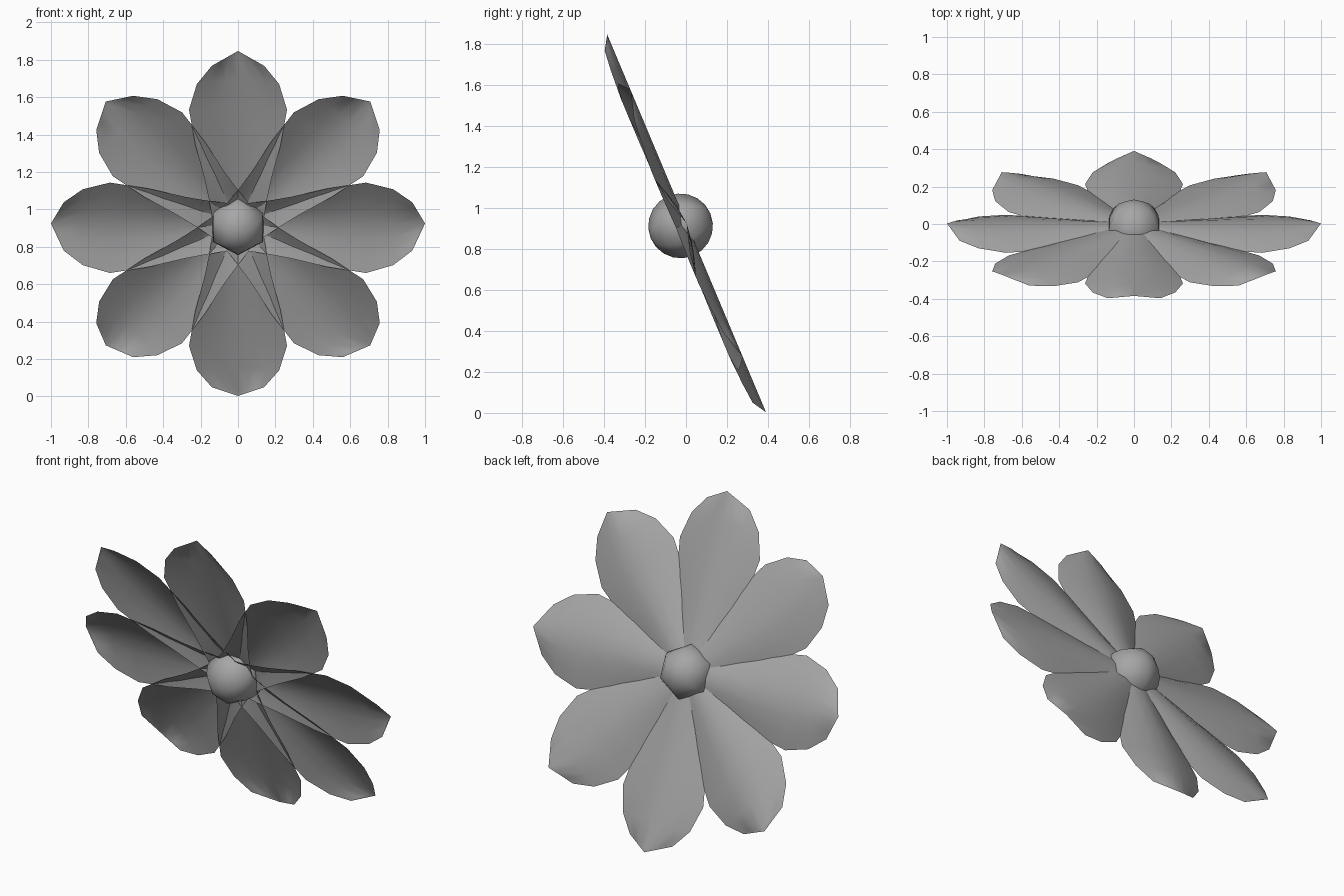
import bpy, bmesh, math
from mathutils import Matrix, Vector

cube = bpy.data.objects.get("Cube")
if cube:
    bpy.data.objects.remove(cube)

PETALS = 8
TILT = Matrix.Rotation(math.radians(90 + 22.8), 4, 'X')   # local +z faces front and down
PLACE = Matrix.Translation((0, 0.003, 0.925)) @ TILT

grey = bpy.data.materials.new("soft grey")
grey.use_nodes = True
colour = (0.38, 0.38, 0.38, 1)
grey.diffuse_color = colour
grey.node_tree.nodes["Principled BSDF"].inputs["Base Color"].default_value = colour

# distance from the centre, half width, rim height
PROFILE = [(0.0, 0.125, 0.035), (0.06, 0.14, 0.05), (0.15, 0.153, 0.056),
           (0.28, 0.178, 0.058), (0.48, 0.228, 0.06), (0.685, 0.262, 0.06),
           (0.83, 0.22, 0.052), (0.932, 0.14, 0.042)]
ACROSS = [-1, -0.67, -0.33, 0, 0.33, 0.67, 1]


def finish(name, bm):
    mesh = bpy.data.meshes.new(name)
    bm.to_mesh(mesh)
    bm.free()
    mesh.materials.append(grey)
    mesh.shade_smooth()
    obj = bpy.data.objects.new(name, mesh)
    obj.matrix_world = PLACE
    bpy.context.collection.objects.link(obj)
    return obj


# Cupped petals around the centre
for i in range(PETALS):
    bm = bmesh.new()
    turn = Matrix.Rotation(math.tau * i / PETALS, 3, 'Z')
    rows = []
    for r, half, rim in PROFILE:
        # the midrib reaches further out than the rim near the tip
        lead = 0.045 if r > 0.9 else 0
        rows.append([bm.verts.new(turn @ Vector((r + lead * (1 - abs(f)), half * f,
                                                 rim * abs(f) ** 1.6)))
                     for f in ACROSS])
    for a, b in zip(rows, rows[1:]):
        for k in range(len(ACROSS) - 1):
            bm.faces.new((a[k], b[k], b[k + 1], a[k + 1]))
    tip = bm.verts.new(turn @ Vector((1, 0, 0)))
    for a, b in zip(rows[-1], rows[-1][1:]):
        bm.faces.new((a, tip, b))
    finish(f"petal_{i + 1}", bm)

# Six-sided rounded centre
bm = bmesh.new()
bmesh.ops.create_uvsphere(bm, u_segments=6, v_segments=10, radius=0.158,
                          matrix=Matrix.Translation((0, 0, 0.032)))
finish("flower_centre", bm)
